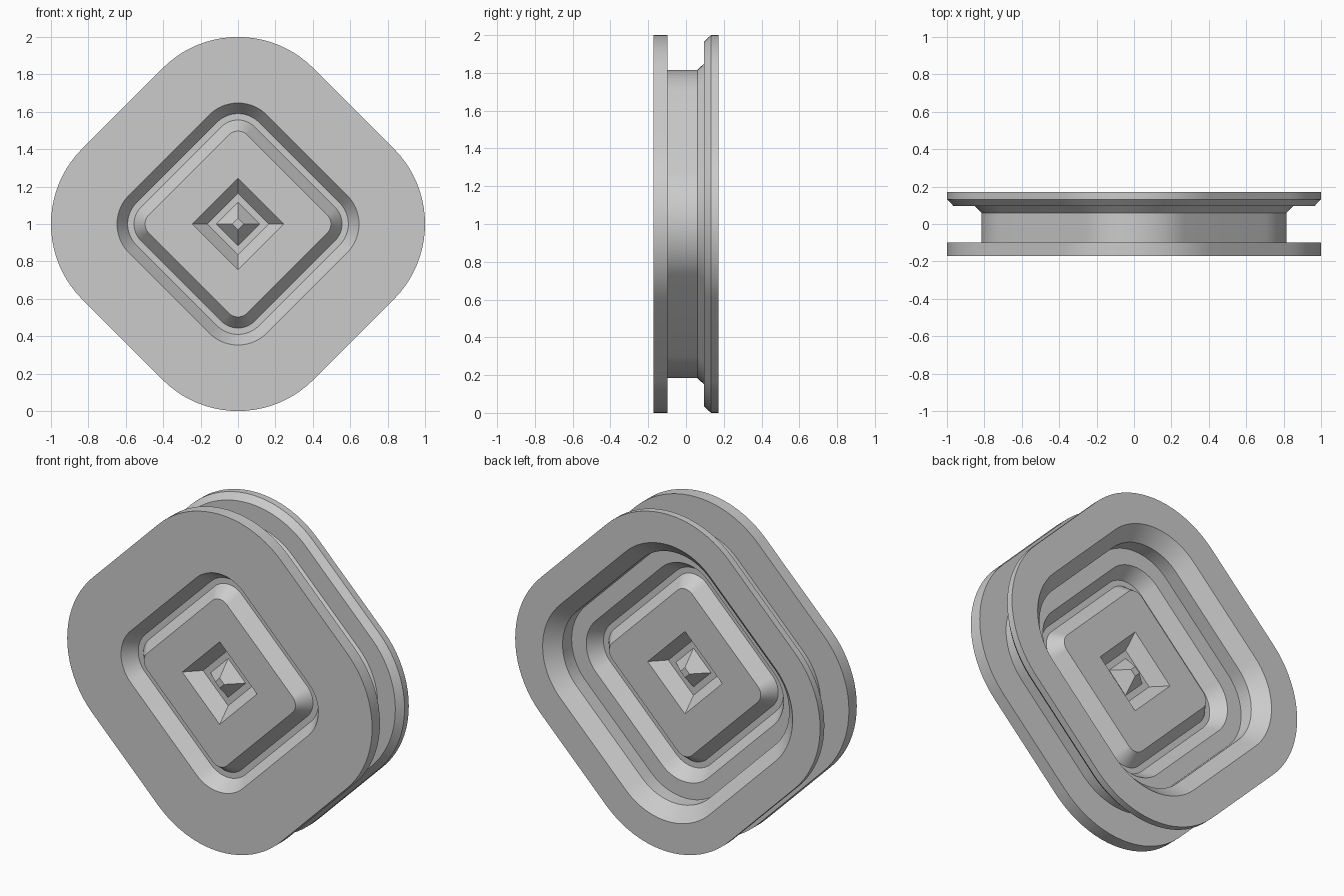
import bpy, bmesh
from math import cos, sin, pi, radians

cube = bpy.data.objects.get("Cube")
if cube:
    bpy.data.objects.remove(cube, do_unlink=True)

CORNER = 0.43      # distance of the corner arc centres from the axis
STEPS = 20         # segments per rounded corner
FRONT, BACK = -0.172, 0.172
WEB = 0.01         # back surface of the central web
DEPTH = 0.08       # depth of grooves and centre pits

grey = bpy.data.materials.new("plain_grey")
grey.use_nodes = True
colour = (0.6, 0.6, 0.6, 1)
grey.diffuse_color = colour
grey.node_tree.nodes["Principled BSDF"].inputs["Base Color"].default_value = colour


def ring(bm, extent, y):
    """Diamond outline: rounded beyond the corner centres, sharp within."""
    c = min(extent, CORNER)
    r = extent - c
    verts = []
    for k in range(4):
        mid = k * pi / 2
        for i in range(STEPS + 1):
            a = mid - pi / 4 + i * pi / 2 / STEPS
            verts.append(bm.verts.new((c * cos(mid) + r * cos(a), y,
                                       1 + c * sin(mid) + r * sin(a))))
    return verts


def web_face(y, inward):
    """Profile of one web face, from the axis to the groove's outer edge."""
    low = y + inward * DEPTH
    return [(0, y), (0.03, y), (0.115, low), (0.165, low), (0.245, y),
            (0.497, y), (0.556, low), (0.59, low), (0.647, y)]


# Outer body: front flange, hub, bevelled back flange and back cavity
body = [(1, FRONT), (1, -0.098), (0.815, -0.098), (0.815, 0.06),
        (0.85, 0.096), (0.965, 0.096), (1, 0.132), (1, BACK),
        (0.82, BACK), (0.743, BACK - 0.077), (0.743, WEB)]
profile = web_face(FRONT, 1) + body + web_face(WEB, -1)[::-1]

# Loft the outlines together
bm = bmesh.new()
rings = [ring(bm, e, y) for e, y in profile]
for a, b in zip(rings, rings[1:]):
    for i in range(len(a)):
        j = (i + 1) % len(a)
        bm.faces.new((a[i], a[j], b[j], b[i]))
bmesh.ops.remove_doubles(bm, verts=bm.verts, dist=1e-5)
bmesh.ops.recalc_face_normals(bm, faces=bm.faces)

mesh = bpy.data.meshes.new("diamond_wheel")
bm.to_mesh(mesh)
bm.free()
mesh.materials.append(grey)
wheel = bpy.data.objects.new("diamond_wheel", mesh)
bpy.context.collection.objects.link(wheel)
bpy.ops.object.select_all(action="DESELECT")
wheel.select_set(True)
bpy.context.view_layer.objects.active = wheel
bpy.ops.object.shade_smooth_by_angle(angle=radians(30))
